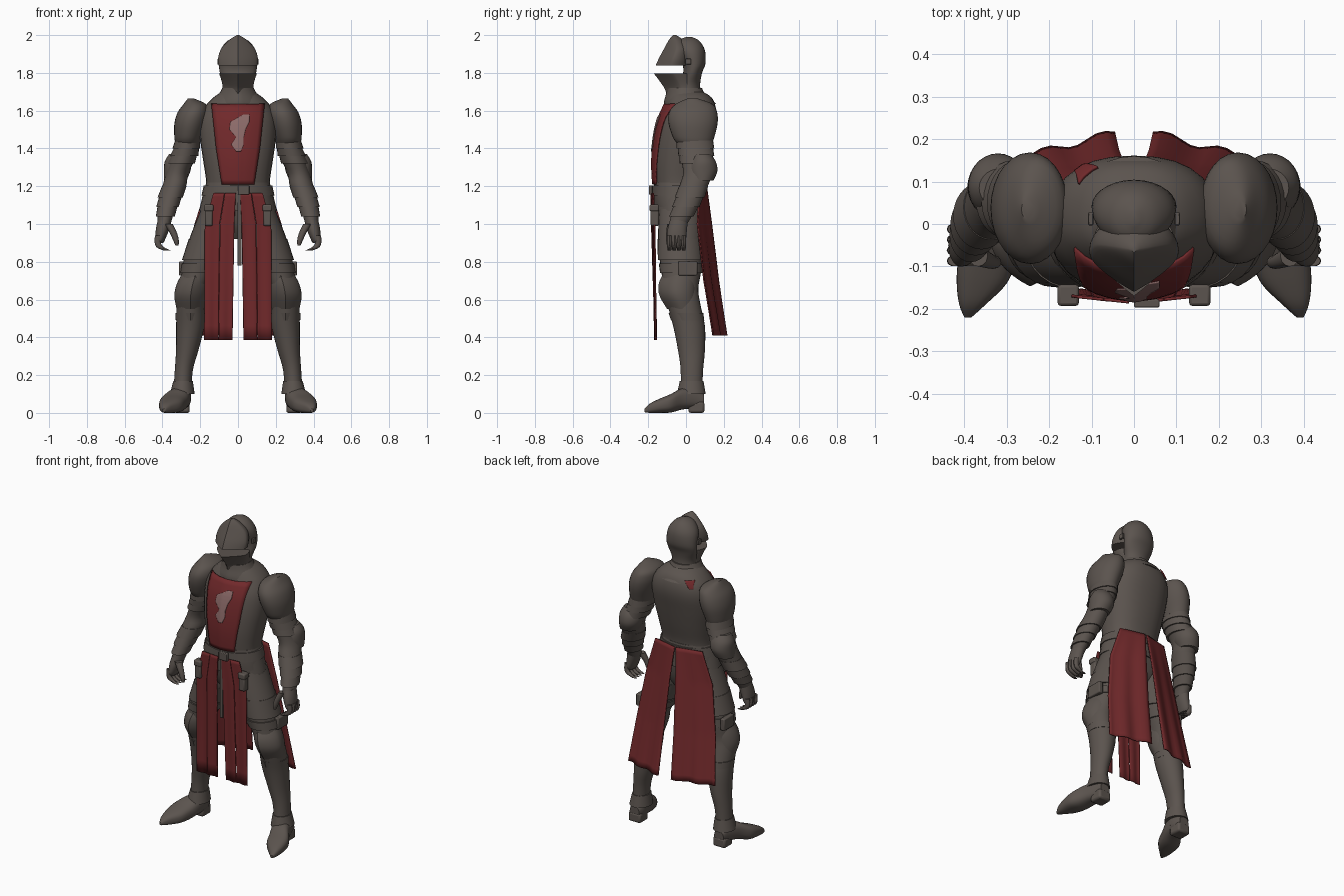
import bpy, bmesh, math
from mathutils import Vector
from mathutils.bvhtree import BVHTree

cube = bpy.data.objects.get("Cube")
if cube:
    bpy.data.objects.remove(cube, do_unlink=True)


def material(name, rgb):
    mat = bpy.data.materials.new(name)
    mat.use_nodes = True
    mat.diffuse_color = (*rgb, 1)
    bsdf = next(n for n in mat.node_tree.nodes if n.type == 'BSDF_PRINCIPLED')
    bsdf.inputs["Base Color"].default_value = (*rgb, 1)
    return mat


steel = material("dark steel", (.105, .088, .077))
red = material("red cloth", (.165, .022, .024))
pale = material("faded cloth", (.27, .15, .145))
parts = []


def finish(name, bm, mat, pair=False):
    """Turn a bmesh into an object, mirrored to the other side for pairs."""
    bmesh.ops.recalc_face_normals(bm, faces=bm.faces)
    mesh = bpy.data.meshes.new(name)
    bm.to_mesh(mesh)
    bm.free()
    mesh.materials.append(mat)
    obj = bpy.data.objects.new(name, mesh)
    bpy.context.scene.collection.objects.link(obj)
    if pair:
        obj.modifiers.new("mirror", 'MIRROR').use_mirror_merge = False
    parts.append(obj)
    return obj


def spline(p, q, r, s, t):
    return [b + t * ((c - a) / 2 + t * (a - 2.5 * b + 2 * c - d / 2 + t * (1.5 * (b - c) + (d - a) / 2)))
            for a, b, c, d in zip(p, q, r, s)]


def loft(name, rings, pair=False, axis='z', keel=0, square=1, sides=28, steps=4):
    """Skin rings of (height, x min, x max, front, back); keel sharpens the front."""
    last = len(rings) - 1
    smooth = [spline(rings[max(i - 1, 0)], rings[i], rings[i + 1], rings[min(i + 2, last)], k / steps)
              for i in range(last) for k in range(steps)] + [rings[-1]]
    bm = bmesh.new()
    loops = []
    for h, x0, x1, y0, y1 in smooth:
        loop = []
        for i in range(sides):
            a = math.tau * i / sides
            u, v = (math.copysign(abs(w) ** square, w) for w in (math.cos(a), math.sin(a)))
            if v < 0:
                v = (1 - keel) * v - keel * (1 - abs(u))
            x, y = (x0 + x1 + u * (x1 - x0)) / 2, (y0 + y1 + v * (y1 - y0)) / 2
            loop.append(bm.verts.new((x, y, h) if axis == 'z' else (x, h, y)))
        loops.append(loop)
    for lo, hi in zip(loops, loops[1:]):
        for i in range(sides):
            j = (i + 1) % sides
            bm.faces.new((lo[i], lo[j], hi[j], hi[i]))
    bm.faces.new(loops[0])
    bm.faces.new(loops[-1])
    return finish(name, bm, steel, pair)


def centred(rows):
    return [(z, -w, w, f, b) for z, w, f, b in rows]


def band(name, rings, top, bottom, grow, flare=0, pair=True, keel=0):
    """A plate that follows a limb between two heights, flaring downwards."""
    out = []
    for z, g in ((top, grow), (bottom, grow + flare)):
        hi, lo = next((p, q) for p, q in zip(rings, rings[1:]) if p[0] >= z >= q[0])
        t = (hi[0] - z) / (hi[0] - lo[0])
        _, a, b, c, d = (m + t * (n - m) for m, n in zip(hi, lo))
        out.append((z, a - g, b + g, c - g, d + g))
    return loft(name, out, pair, keel=keel, steps=1)


def box(name, centre, size, pair=False, mat=steel):
    bm = bmesh.new()
    bmesh.ops.create_cube(bm, size=1)
    for v in bm.verts:
        v.co = Vector(centre) + v.co * Vector(size)
    obj = finish(name, bm, mat, pair)
    bevel = obj.modifiers.new("bevel", 'BEVEL')
    bevel.width, bevel.segments = min(size) / 5, 2


def cloth(name, rows, mat=red, pair=False, span=(0, 1), ripple=0, drape=None, thick=.007):
    """Sheet through rows of (z, x, y, x, y); drape lays it on the chest or back."""
    bm = bmesh.new()
    cols, steps, grid = 12, 8, []
    for k in range(steps * (len(rows) - 1) + 1):
        i = min(k // steps, len(rows) - 2)
        t = k / steps - i
        z, xa, ya, xb, yb = (p + t * (q - p) for p, q in zip(rows[i], rows[i + 1]))
        line = []
        for c in range(cols + 1):
            u = span[0] + (span[1] - span[0]) * c / cols
            x, y = xa + u * (xb - xa), ya + u * (yb - ya)
            y += ripple * math.sin(u * math.tau * 2) * k / steps
            if drape:
                side, gap = drape
                hit = chest.ray_cast(Vector((x, side * 2, z)), Vector((0, -side, 0)))[0]
                y = (hit.y if hit else y) + side * gap
            line.append(bm.verts.new((x, y, z)))
        grid.append(line)
    for a, b in zip(grid, grid[1:]):
        for c in range(cols):
            bm.faces.new((a[c], a[c + 1], b[c + 1], b[c]))
    obj = finish(name, bm, mat, pair)
    solid = obj.modifiers.new("thickness", 'SOLIDIFY')
    solid.thickness, solid.offset = thick, 0


# Torso
cuirass = loft("cuirass", centred([
    (1.70, .085, -.08, .09), (1.67, .13, -.095, .135), (1.62, .175, -.115, .157), (1.55, .2, -.145, .16),
    (1.45, .2, -.165, .14), (1.34, .185, -.175, .115), (1.24, .17, -.172, .09), (1.18, .168, -.165, .085)]),
    keel=.12, square=.85)
hips = centred([(1.22, .168, -.17, .09), (1.12, .19, -.17, .095), (1.0, .2, -.14, .08), (.92, .09, -.09, .05)])
loft("pelvis", hips, square=.9)
band("belt", hips, 1.205, 1.15, .01, pair=False)
band("hip_plate", hips, 1.15, 1.07, .004, .008, pair=False)
box("belt_buckle", (.03, -.187, 1.18), (.06, .02, .05))
box("belt_strap", (.008, -.175, .98), (.022, .012, .4))
box("belt_pouch", (.155, -.165, 1.04), (.042, .045, .1), True)
box("pouch_flap", (.155, -.168, 1.085), (.05, .05, .035), True)
loft("gorget", centred([(1.72, .083, -.1, .085), (1.69, .1, -.105, .1), (1.655, .13, -.115, .14), (1.635, .15, -.117, .16)]),
     keel=.2)

# Helmet
loft("helmet_skull", centred([(1.99, .008, .0, .03), (1.97, .055, -.04, .07), (1.92, .093, -.05, .1),
                              (1.85, .1, -.02, .103), (1.8, .096, -.015, .085), (1.74, .078, -.04, .075),
                              (1.68, .08, -.06, .08)]))
loft("visor", centred([(2.0, .006, -.068, -.052), (1.975, .045, -.09, -.015), (1.93, .088, -.115, .02),
                       (1.88, .105, -.142, .02), (1.84, .104, -.16, .015)]), keel=.65)
loft("chin_guard", centred([(1.797, .1, -.17, .045), (1.75, .085, -.135, .065), (1.71, .082, -.11, .075),
                            (1.66, .1, -.1, .09)]), keel=.7)
box("visor_hinge", (.102, .012, 1.86), (.012, .03, .03), True)

# Legs
leg = [(1.08, .03, .195, -.14, .08), (.95, .03, .247, -.148, .085), (.85, .065, .28, -.145, .085),
       (.75, .12, .297, -.13, .08), (.66, .165, .31, -.122, .065), (.58, .178, .325, -.1, .075),
       (.46, .178, .327, -.068, .1), (.33, .21, .328, -.042, .1), (.22, .24, .335, -.028, .09), (.06, .25, .345, -.03, .085)]
loft("leg", leg, True)
band("thigh_plate", leg, .92, .81, .004, .006)
band("thigh_strap", leg, .79, .74, .008)
box("thigh_buckle", (.297, .01, .765), (.03, .1, .075), True)
loft("knee_guard", [(.73, .15, .3, -.125, .05), (.68, .155, .325, -.145, .055), (.62, .165, .337, -.14, .055),
                    (.55, .18, .325, -.1, .06)], True, keel=.4)
band("shin_collar", leg, .53, .49, .006, -.003, keel=.3)
band("ankle_cuff", leg, .17, .1, .004, .014)
loft("foot", [(.095, .265, .33, .03, .1), (.05, .25, .345, .025, .13), (-.02, .255, .375, .018, .13),
              (-.08, .275, .412, .002, .1), (-.14, .3, .418, 0, .075), (-.19, .35, .412, 0, .05),
              (-.22, .383, .4, .004, .022)], True, axis='y', square=.75)
box("heel", (.298, .055, .03), (.085, .085, .06), True)

# Arms
arm = [(1.56, .2, .325, -.06, .14), (1.42, .205, .33, -.045, .14), (1.36, .22, .35, -.03, .14),
       (1.27, .262, .38, -.015, .14), (1.2, .275, .4, -.035, .115), (1.12, .312, .422, -.055, .08),
       (1.04, .345, .425, -.08, .03), (.99, .358, .425, -.09, .0)]
loft("arm", arm, True)
loft("shoulder_guard", [(1.665, .235, .265, .01, .06), (1.635, .17, .288, -.055, .14), (1.59, .155, .32, -.09, .165),
                        (1.53, .165, .337, -.092, .167), (1.46, .19, .337, -.07, .15), (1.43, .2, .332, -.05, .14)], True)
for top in (1.45, 1.41, 1.37):
    band("upper_arm_plate", arm, top, top - .05, .002, .008)
loft("elbow_guard", [(1.37, .27, .365, .04, .13), (1.33, .25, .388, .02, .158), (1.28, .252, .392, .01, .166),
                     (1.23, .275, .393, .03, .145)], True)
for top in (1.2, 1.15, 1.1):
    band("forearm_plate", arm, top, top - .06, .002, .008)

# Hands
loft("palm", [(1.02, .355, .425, -.085, .01), (.97, .365, .435, -.098, .005), (.92, .385, .438, -.1, .0),
              (.9, .395, .435, -.09, -.01)], True)
for i in range(4):
    y = -.1 + i * .025
    loft("finger", [(.94, .4, .44, y, y + .026), (.9, .408, .441, y, y + .026), (.876, .39, .43, y, y + .025),
                    (.86, .355, .395, y + .003, y + .022)], True, sides=10)
loft("thumb", [(1.0, .345, .39, -.1, -.05), (.95, .322, .36, -.105, -.07), (.91, .313, .342, -.105, -.075),
               (.885, .315, .33, -.1, -.08)], True, sides=12)

# Tabard laid on the breastplate and shoulders
bpy.context.view_layer.update()
chest = BVHTree.FromObject(cuirass, bpy.context.evaluated_depsgraph_get())


def flat(rows, y):
    return [(z, a, y, b, y) for z, a, b in rows]


cloth("chest_tabard", flat([(1.635, -.14, .14), (1.4, -.115, .115), (1.21, -.085, .085)], -.12), drape=(-1, .006))
cloth("faded_patch", flat([(1.58, .03, .06), (1.54, -.04, .06), (1.5, -.045, .04), (1.46, -.01, .03),
                           (1.42, -.035, .03), (1.385, -.01, .015)], -.12), pale, drape=(-1, .011), thick=.004)
cloth("shoulder_cloth", flat([(1.655, -.13, -.085), (1.61, -.14, -.12)], .14), drape=(1, .006))

# Hanging skirt cloth, front strips and rear panels
front = [(1.165, .012, -.184, .13, -.172), (1.0, .02, -.182, .175, -.165), (.385, .03, -.163, .178, -.158)]
cloth("front_skirt_inner", front, pair=True, span=(0, .48), ripple=.002)
cloth("front_skirt_outer", front, pair=True, span=(.5, 1), ripple=.002)
rear = [(1.2, .005, .108, .165, .07), (1.0, .02, .135, .23, .06), (.7, .035, .172, .275, .095), (.41, .045, .214, .305, .145)]
cloth("rear_skirt", rear, pair=True, ripple=.003)

# Smooth the plates while keeping their rims crisp
bpy.ops.object.select_all(action='DESELECT')
for obj in parts:
    obj.select_set(True)
bpy.context.view_layer.objects.active = parts[0]
bpy.ops.object.shade_smooth_by_angle(angle=math.radians(40))
